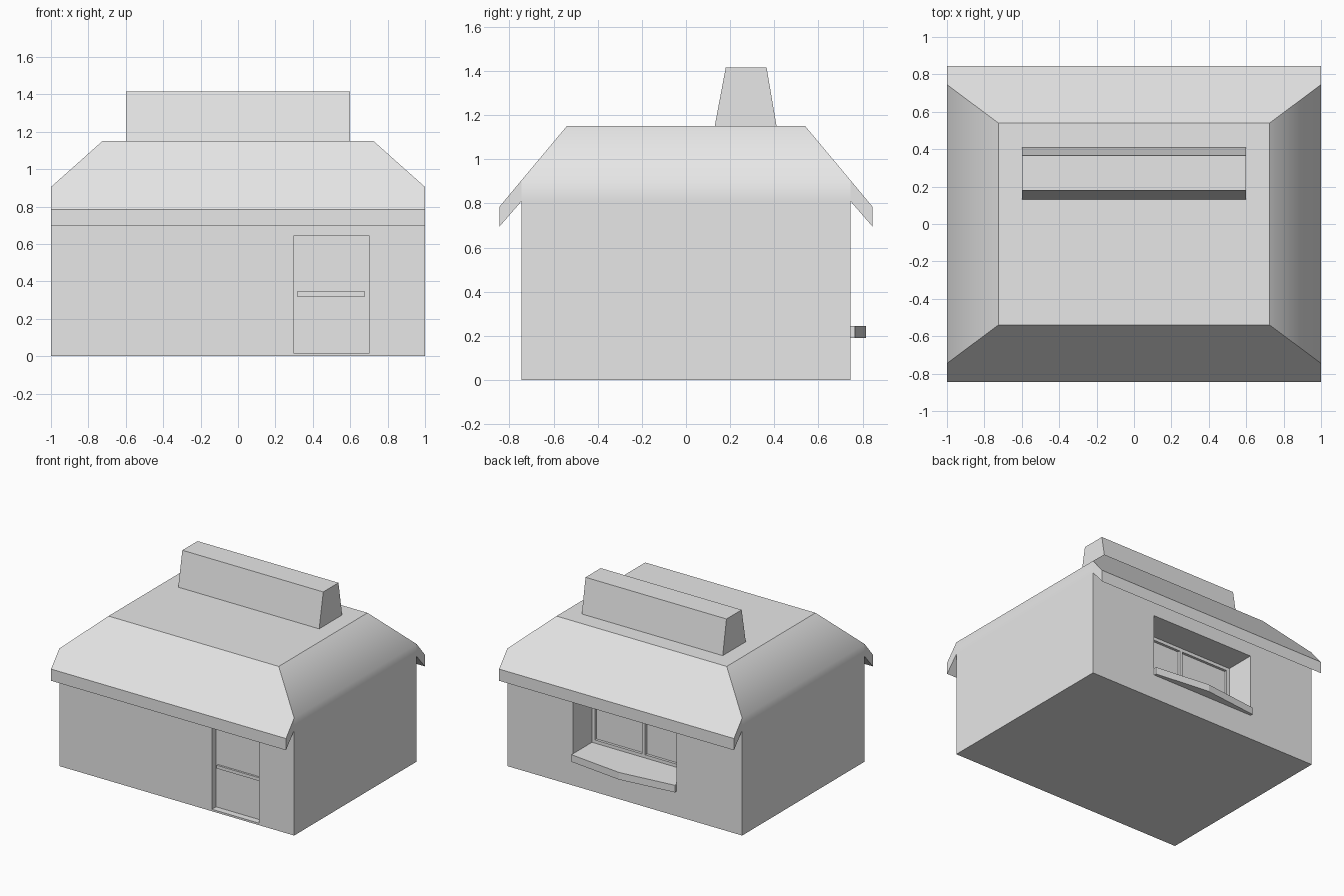
import bpy, bmesh

cube = bpy.data.objects.get("Cube")
if cube:
    bpy.data.objects.remove(cube, do_unlink=True)

grey = bpy.data.materials.new("plain grey")
grey.use_nodes = True
grey.diffuse_color = (0.8, 0.8, 0.8, 1)
grey.node_tree.nodes["Principled BSDF"].inputs["Base Color"].default_value = (0.8, 0.8, 0.8, 1)


def finish(name, bm):
    bmesh.ops.recalc_face_normals(bm, faces=bm.faces[:])
    mesh = bpy.data.meshes.new(name)
    bm.to_mesh(mesh)
    bm.free()
    mesh.materials.append(grey)
    obj = bpy.data.objects.new(name, mesh)
    bpy.context.collection.objects.link(obj)
    return obj


def box(name, x, y, z):
    """Box from three (low, high) ranges."""
    bm = bmesh.new()
    bmesh.ops.create_cube(bm, size=1)
    for v in bm.verts:
        v.co = [r[0] if c < 0 else r[1] for c, r in zip(v.co, (x, y, z))]
    return finish(name, bm)


def prism(name, outline, direction):
    """Extrude a closed outline along a direction."""
    bm = bmesh.new()
    face = bm.faces.new([bm.verts.new(p) for p in outline])
    top = bmesh.ops.extrude_face_region(bm, geom=[face], use_keep_orig=True)["geom"]
    bmesh.ops.translate(bm, vec=direction,
                        verts=[g for g in top if isinstance(g, bmesh.types.BMVert)])
    return finish(name, bm)


WALL_Y, WALL_TOP = 0.745, 0.81
WIN_X, WIN_LOW, WIN_HIGH = 0.44, 0.245, 0.67
FRAME_Y = WALL_Y - 0.23
PANE_Y = FRAME_Y - 0.02

# Walls with the door and window recesses cut in
walls = box("walls", (-1, 1), (-WALL_Y, WALL_Y), (0, WALL_TOP))
cutters = [
    box("door_cutter", (0.3, 0.7), (-1, -WALL_Y + 0.05), (0.015, 0.645)),
    box("window_cutter", (-WIN_X, WIN_X), (PANE_Y, 1), (WIN_LOW, WIN_HIGH)),
]
bpy.context.view_layer.objects.active = walls
for cutter in cutters:
    cutter.hide_render = True
    mod = walls.modifiers.new("recess", "BOOLEAN")
    mod.operation = "DIFFERENCE"
    mod.solver = "EXACT"
    mod.object = cutter
    bpy.ops.object.modifier_apply(modifier=mod.name)
    bpy.data.objects.remove(cutter, do_unlink=True)

# Roof: hipped ends that blend into the walls, overhanging eaves front and back
bm = bmesh.new()
levels = {"inner": (1, WALL_Y, WALL_TOP), "lip": (1, 0.845, 0.695),
          "eave": (1, 0.845, 0.785), "hip": (1, WALL_Y, 0.905), "top": (0.725, 0.54, 1.15)}
pts = {(k, sx, sy): bm.verts.new((sx * x, sy * y, z))
       for k, (x, y, z) in levels.items() for sx in (-1, 1) for sy in (-1, 1)}


def roof_face(*keys):
    return bm.faces.new([pts[k] for k in keys])


for s in (-1, 1):
    # long side: slope, fascia and soffit
    roof_face(("eave", -1, s), ("eave", 1, s), ("hip", 1, s),
              ("top", 1, s), ("top", -1, s), ("hip", -1, s))
    for a, b in (("lip", "eave"), ("inner", "lip")):
        roof_face((a, -1, s), (a, 1, s), (b, 1, s), (b, -1, s))
    # short end: upper slope and the wall strip below it
    for a, b in (("hip", "top"), ("inner", "hip")):
        roof_face((a, s, -1), (a, s, 1), (b, s, 1), (b, s, -1))
    # eave end caps
    for t in (-1, 1):
        roof_face(*[(k, s, t) for k in ("inner", "lip", "eave", "hip")])
roof_face(*[("top", x, y) for x, y in ((-1, -1), (1, -1), (1, 1), (-1, 1))])
for f in bm.faces:
    f.smooth = True
soft = [{pts["hip", s, -1], pts["hip", s, 1]} for s in (-1, 1)]
for e in bm.edges:
    e.smooth = set(e.verts) in soft
finish("roof", bm)

# Tapered ridge block on the roof
prism("ridge_block", [(-0.6, 0.13, 1.15), (-0.6, 0.41, 1.15),
                      (-0.6, 0.365, 1.415), (-0.6, 0.18, 1.415)], (1.2, 0, 0))

# Door rail
box("door_rail", (0.315, 0.68), (-0.71, -0.69), (0.32, 0.345))

# Window sill with a shallow point in the middle
prism("window_sill", [(-WIN_X, WALL_Y, 0.19), (-WIN_X, 0.765, 0.19), (0, 0.815, 0.19),
                      (WIN_X, 0.765, 0.19), (WIN_X, WALL_Y, 0.19)], (0, 0, WIN_LOW - 0.19))

# Window frame and mullion
bar = 0.025
depth = (PANE_Y, FRAME_Y)
for name, low in (("left_stile", WIN_X - bar), ("right_stile", -WIN_X), ("mullion", -bar / 2)):
    box("window_" + name, (low, low + bar), depth, (WIN_LOW, WIN_HIGH))
for name, low in (("bottom_rail", WIN_LOW), ("top_rail", WIN_HIGH - bar)):
    box("window_" + name, (-WIN_X, WIN_X), depth, (low, low + bar))
